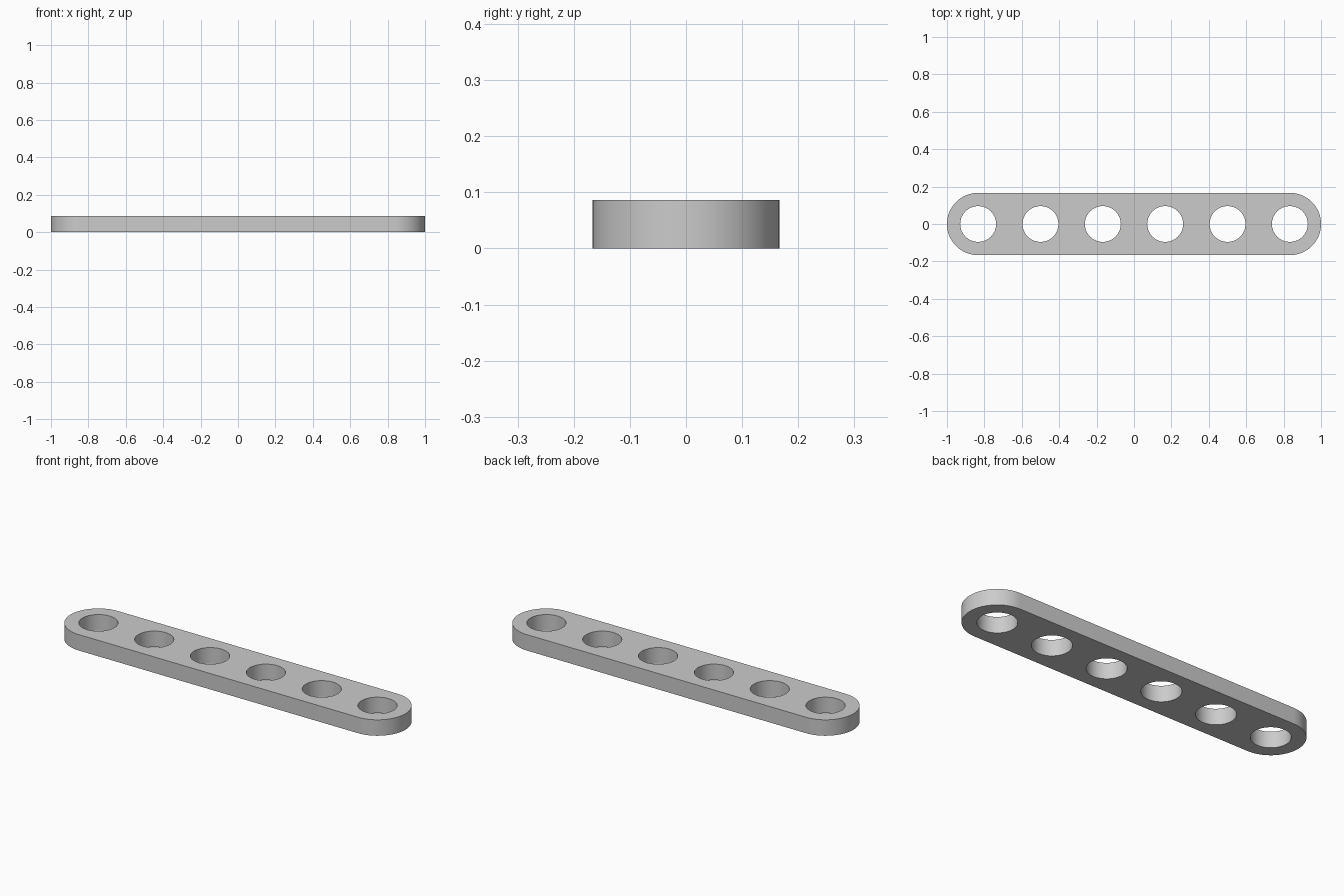
import bpy
import bmesh
from math import pi, cos, sin, radians

cube = bpy.data.objects.get("Cube")
if cube:
    bpy.data.objects.remove(cube, do_unlink=True)

PITCH = 1 / 3
END_RADIUS = PITCH / 2
HOLE_RADIUS = 0.096
THICKNESS = 0.086
HOLES = 6
STEPS = 32
END_X = PITCH * (HOLES - 1) / 2


def arc(cx, radius, start, sweep, count):
    """Points on an arc around (cx, 0)."""
    angles = [start + sweep * i / STEPS for i in range(count)]
    return [(cx + radius * cos(a), radius * sin(a), 0) for a in angles]


def add_loop(bm, points):
    verts = [bm.verts.new(p) for p in points]
    for a, b in zip(verts, verts[1:] + verts[:1]):
        bm.edges.new((a, b))


# Outline with rounded ends, and a row of round holes
bm = bmesh.new()
add_loop(bm, arc(END_X, END_RADIUS, -pi / 2, pi, STEPS + 1)
         + arc(-END_X, END_RADIUS, pi / 2, pi, STEPS + 1))
for i in range(HOLES):
    add_loop(bm, arc(-END_X + i * PITCH, HOLE_RADIUS, 0, 2 * pi, STEPS))

# Fill the flat profile and raise it to full thickness
bmesh.ops.triangle_fill(bm, edges=bm.edges[:], use_beauty=True)
raised = bmesh.ops.extrude_face_region(bm, geom=bm.faces[:], use_keep_orig=True)
top_verts = [g for g in raised["geom"] if isinstance(g, bmesh.types.BMVert)]
bmesh.ops.translate(bm, verts=top_verts, vec=(0, 0, THICKNESS))
bmesh.ops.recalc_face_normals(bm, faces=bm.faces[:])

mesh = bpy.data.meshes.new("flat_beam")
bm.to_mesh(mesh)
bm.free()
beam = bpy.data.objects.new("flat_beam", mesh)
bpy.context.collection.objects.link(beam)

# Plain grey
grey = bpy.data.materials.new("light_grey")
grey.use_nodes = True
colour = (0.6, 0.6, 0.6, 1)
grey.diffuse_color = colour
grey.node_tree.nodes["Principled BSDF"].inputs["Base Color"].default_value = colour
mesh.materials.append(grey)

# Smooth curved walls, crisp rims
bpy.ops.object.select_all(action="DESELECT")
beam.select_set(True)
bpy.context.view_layer.objects.active = beam
bpy.ops.object.shade_smooth_by_angle(angle=radians(30))
